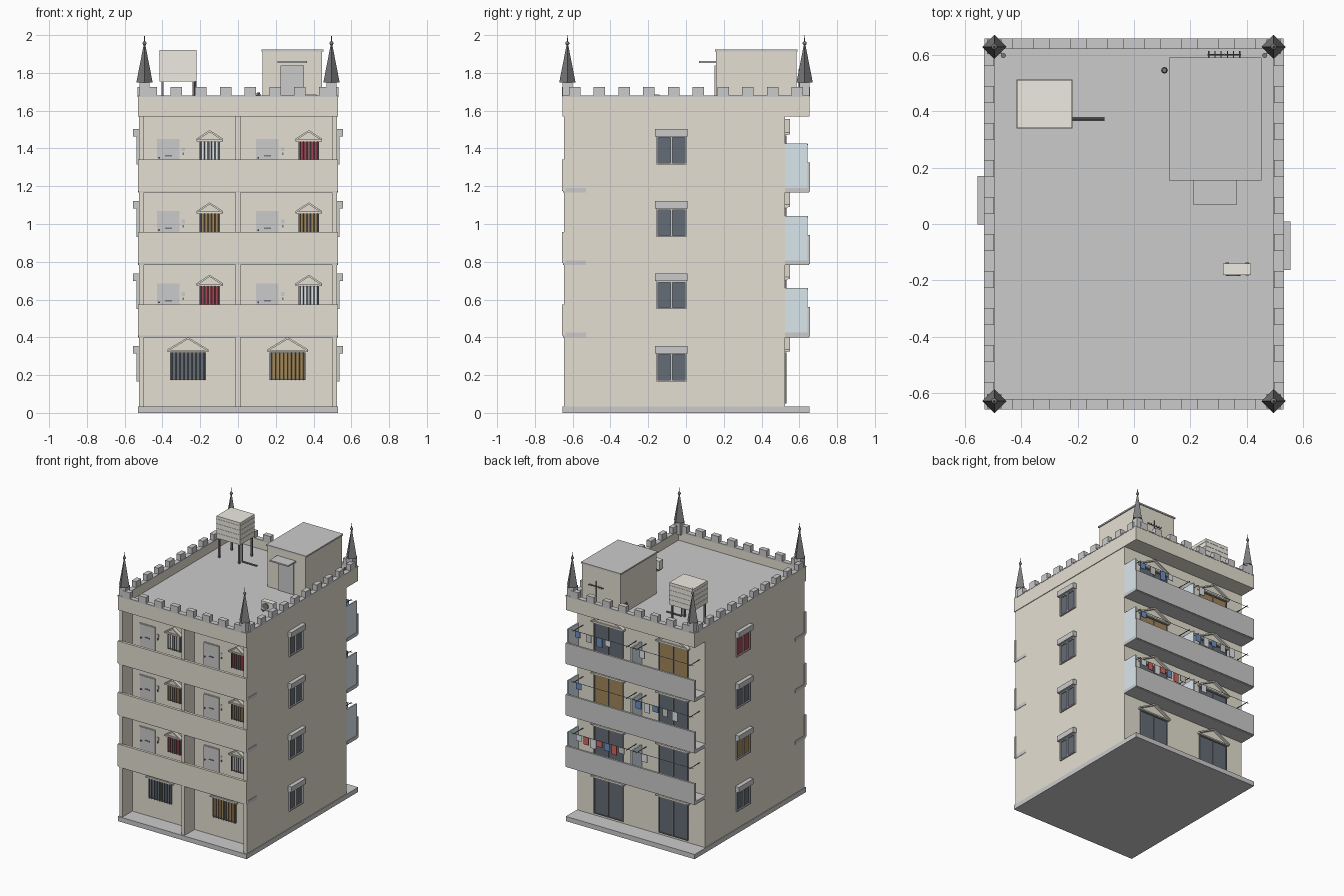
import bpy, bmesh, math
from mathutils import Matrix, Vector

if "Cube" in bpy.data.objects:
    bpy.data.objects.remove(bpy.data.objects["Cube"])

COLORS = dict(beige=(.78, .74, .64), grey=(.62, .62, .62), deck=(.52, .52, .52), dark=(.2, .2, .21),
              pale=(.82, .82, .8), cream=(.86, .83, .76), pane=(.13, .15, .18), red=(.4, .06, .09),
              brown=(.36, .24, .1), curtain=(.75, .79, .82), glass=(.7, .8, .85), blue=(.15, .28, .55),
              cloth_red=(.65, .13, .12))
mats, parts = {}, {}
for n, c in COLORS.items():
    mats[n] = bpy.data.materials.new(n)
    mats[n].diffuse_color = (*c, 1)


def part(name, col):
    return parts.setdefault((name, col), bmesh.new())


def box(name, col, x0, x1, y0, y1, z0, z1):
    m = Matrix.Translation(((x0 + x1) / 2, (y0 + y1) / 2, (z0 + z1) / 2))
    m = m @ Matrix.Diagonal((abs(x1 - x0), abs(y1 - y0), abs(z1 - z0), 1))
    bmesh.ops.create_cube(part(name, col), size=1, matrix=m)


def rod(name, col, a, b, r, r2=None, n=8):
    a, b = Vector(a), Vector(b)
    d = b - a
    m = Matrix.Translation((a + b) / 2) @ d.to_track_quat('Z', 'Y').to_matrix().to_4x4()
    bmesh.ops.create_cone(part(name, col), cap_ends=True, segments=n, radius1=r,
                          radius2=r if r2 is None else r2, depth=d.length, matrix=m)


def prism(name, col, pts, y0, y1):
    bm = part(name, col)
    f = bm.faces.new([bm.verts.new((x, y0, z)) for x, z in pts])
    g = bmesh.ops.extrude_face_region(bm, geom=[f])['geom']
    bmesh.ops.translate(bm, vec=(0, y1 - y0, 0), verts=[v for v in g if isinstance(v, bmesh.types.BMVert)])


def gable(cx, hw, z, h, y, s):
    # pediment: thin infill, two sloping strips and a bottom bar
    t = .011
    prism("gable_infill", "beige", [(cx - hw, z), (cx + hw, z), (cx, z + h)], y, y + s * .006)
    for k in (-1, 1):
        prism("gable_roof", "beige", [(cx + k * hw, z), (cx + k * hw, z + t), (cx, z + h + t), (cx, z + h)], y, y + s * .025)
    box("gable_bar", "beige", cx - hw, cx + hw, y, y + s * .014, z - .003, z + .007)


def opening(x0, x1, z0, z1, y, s, col, bars=0):
    # framed window facing s along y, with optional security bars
    box("window_pane", col, x0, x1, y - s * .01, y + s * .003, z0, z1)
    w = .006
    for a, b in ((x0, x0 + w), (x1 - w, x1), ((x0 + x1 - w) / 2, (x0 + x1 + w) / 2)):
        box("window_frame", "dark", a, b, y, y + s * .008, z0, z1)
    for a in (z0, z1 - w):
        box("window_frame", "dark", x0, x1, y, y + s * .008, a, a + w)
    for i in range(bars):
        x = x0 + (x1 - x0) * (i + .5) / bars
        rod("window_bars", "dark", (x, y + s * .012, z0), (x, y + s * .012, z1), .0022, n=4)


# main body
F, B, STEP, DECK = -.53, .525, .383, 1.61
box("base_slab", "grey", -.53, .53, -.655, .655, 0, .035)
box("main_block", "beige", -.525, .525, F, B, .035, 1.575)
for x in (-.5115, 0, .5115):
    box("corridor_fins", "beige", x - .0135, x + .0135, -.645, F, .035, 1.575)

# roof slab and parapet walls
box("roof_slab", "beige", -.53, .53, -.655, .655, 1.57, 1.6)
box("roof_deck", "deck", -.5, .5, -.625, .625, 1.6, DECK)
for s in (-1, 1):
    box("roof_parapet", "beige", -.53, .53, s * .655, s * .622, 1.6, 1.675)
    box("roof_parapet", "beige", s * .53, s * .497, -.622, .622, 1.6, 1.675)
    box("parapet_cap", "grey", -.53, .53, s * .657, s * .62, 1.672, 1.68)
    box("parapet_cap", "grey", s * .532, s * .495, -.62, .62, 1.672, 1.68)
    for i in range(8):
        x = (i - 3.5) * .131
        box("merlons", "grey", x - .03, x + .03, s * .657, s * .62, 1.68, 1.725)
    for i in range(10):
        y = (i - 4.5) * .131
        box("merlons", "grey", s * .532, s * .497, y - .03, y + .03, 1.68, 1.725)
    # corner spires
    for t in (-1, 1):
        x, y = s * .495, t * .628
        box("spire_pedestal", "grey", x - .026, x + .026, y - .026, y + .026, 1.66, 1.75)
        m = Matrix.Translation((x, y, 1.845))
        bmesh.ops.create_cone(part("spire", "dark"), cap_ends=True, segments=4, radius1=.043,
                              radius2=.006, depth=.19, matrix=m)
        rod("spire_finial", "dark", (x, y, 1.94), (x, y, 2), .005, .001)
        bmesh.ops.create_uvsphere(part("spire_ball", "dark"), u_segments=10, v_segments=6, radius=.011,
                                  matrix=Matrix.Translation((x, y, 1.957)))

# front ground floor windows
for cx, col in ((-.265, "pane"), (.263, "brown")):
    opening(cx - .095, cx + .095, .175, .32, F, -1, col, 9)
    gable(cx, .108, .325, .065, F, -1)

# front corridors and rear balconies
front_cols = [("red", "curtain"), ("brown", "brown"), ("curtain", "red")]
back_cols = [("pane", "pane"), ("brown", "pane"), ("pane", "brown")]
washing = [[(.44, "curtain"), (.38, "cloth_red"), (.32, "curtain"), (.27, "cloth_red"), (.21, "blue"), (.15, "cloth_red"), (.09, "pale"), (-.1, "curtain")],
           [(.44, "blue"), (-.05, "blue"), (-.12, "curtain"), (-.19, "blue"), (-.27, "pale"), (-.35, "curtain")],
           [(.45, "blue"), (.36, "pale"), (.27, "blue"), (.2, "curtain"), (-.08, "curtain")]]
for k in range(3):
    z = .405 + k * STEP
    box("corridor_slab", "grey", -.528, .528, -.65, F, z - .005, z + .02)
    box("corridor_parapet", "beige", -.53, .53, -.657, -.637, z + .005, z + .17)
    for i, x in enumerate((-.43, .095)):
        box("door_frame", "beige", x - .004, x + .124, F, F - .006, z + .02, z + .284)
        box("front_door", "pale", x, x + .12, F, F - .009, z + .02, z + .28)
        box("door_slot", "dark", x + .043, x + .08, F - .009, F - .013, z + .186, z + .193)
        rod("door_knob", "dark", (x + .012, F - .009, z + .18), (x + .012, F - .02, z + .18), .005)
        box("door_bell", "dark", x + .137, x + .145, F, F - .006, z + .193, z + .207)
        box("door_plate", "pale", x + .132, x + .15, F, F - .004, z + .215, z + .235)
        wx = x + .28
        opening(wx - .055, wx + .055, z + .155, z + .27, F, -1, front_cols[k][i], 6)
        gable(wx, .07, z + .27, .045, F, -1)
    # rear balcony with glass screens and washing line
    box("balcony_slab", "grey", -.53, .53, B, .65, z - .005, z + .02)
    box("balcony_parapet", "grey", -.53, .53, .642, .657, z, z + .155)
    for x in (.522, 0):
        box("balcony_screen", "glass", x - .005, x + .005, B, .643, z + .005, z + .255)
    yl, zl = .63, z + .25
    rod("washing_line", "dark", (-.5, yl, zl), (.5, yl, zl), .002, n=4)
    for x in (-.48, -.04, .04, .48):
        rod("line_bracket", "dark", (x, B, zl), (x, .645, zl), .003, n=5)
    for i, (x, c) in enumerate(washing[k]):
        box("washing", c, x - .022, x + .022, yl - .002, yl + .002, zl - .045 - .012 * (i % 3), zl)

# rear glazed doors on every floor
for k in range(4):
    z = .05 + k * STEP
    for i, cx in enumerate((.266, -.266)):
        col = "pane" if k == 0 else back_cols[k - 1][i]
        opening(cx - .121, cx + .121, z, z + .27, B, 1, col)
        gable(cx, .135, z + .275, .07, B, 1)

# side windows with shutter boxes
left_cols = ["pane", "brown", "pane", "red"]
for s, cy in ((1, -.077), (-1, .085)):
    X = s * .525
    for k in range(4):
        z = .17 + k * STEP
        box("side_pane", "pane" if s > 0 else left_cols[k], X - s * .01, X + s * .003, cy - .075, cy + .075, z, z + .145)
        for a in (-.08, -.0045, .071):
            box("side_frame", "grey", X, X + s * .012, cy + a, cy + a + .009, z, z + .145)
        for a in (z - .004, z + .138):
            box("side_frame", "grey", X, X + s * .012, cy - .08, cy + .08, a, a + .008)
        box("shutter_box", "grey", X, X + s * .03, cy - .086, cy + .086, z + .145, z + .185)

# stair room on the roof
box("roof_room", "beige", .13, .445, .16, .585, DECK, 1.912)
box("roof_room_top", "grey", .124, .452, .154, .591, 1.912, 1.923)
box("roof_room_door", "grey", .225, .35, .152, .162, DECK, 1.84)
box("roof_room_canopy", "deck", .21, .365, .07, .16, 1.852, 1.862)

# aerial on the back of the stair room
rod("aerial_mast", "dark", (.32, .6, 1.7), (.32, .6, 1.82), .004)
rod("aerial_boom", "dark", (.26, .6, 1.78), (.38, .6, 1.78), .003, n=5)
for i in range(6):
    x = .265 + i * .022
    rod("aerial_elements", "dark", (x, .59, 1.78), (x, .614, 1.78), .002, n=4)

# water tank on legs with outlet pipe
box("water_tank", "cream", -.415, -.22, .34, .51, 1.755, 1.92)
for z in (1.79, 1.825, 1.86, 1.895):
    box("tank_ribs", "cream", -.417, -.218, .338, .512, z, z + .004)
for x in (-.4, -.235):
    for y in (.353, .497):
        box("tank_legs", "dark", x - .006, x + .006, y - .006, y + .006, DECK, 1.757)
rod("tank_pipe", "dark", (-.225, .372, 1.62), (-.105, .372, 1.62), .006)
rod("tank_pipe", "dark", (-.225, .372, 1.62), (-.225, .372, 1.757), .005)

# air conditioner and vents
box("air_conditioner", "cream", .315, .415, -.18, -.14, DECK + .01, DECK + .075)
rod("ac_fan", "dark", (.352, -.18, 1.652), (.352, -.185, 1.652), .025, n=16)
for x in (.325, .395):
    box("ac_feet", "dark", x, x + .012, -.183, -.137, DECK, DECK + .01)
rod("roof_vent", "dark", (.108, .545, DECK), (.108, .545, 1.685), .006)
rod("roof_vent", "dark", (.108, .545, 1.68), (.108, .545, 1.695), .012, .008)
for x in (-.463, .463):
    rod("drain_pipe", "dark", (x, .597, DECK), (x, .597, 1.67), .009)

# turn the gathered parts into objects
for (name, col), bm in parts.items():
    bmesh.ops.recalc_face_normals(bm, faces=bm.faces)
    me = bpy.data.meshes.new(name)
    bm.to_mesh(me)
    bm.free()
    me.materials.append(mats[col])
    ob = bpy.data.objects.new(name, me)
    bpy.context.collection.objects.link(ob)
    if name == "spire_ball":
        me.shade_smooth()

for m in bpy.data.materials:
    if m.users and not m.is_grease_pencil:
        m.use_nodes = True
        m.node_tree.nodes["Principled BSDF"].inputs["Base Color"].default_value = m.diffuse_color
